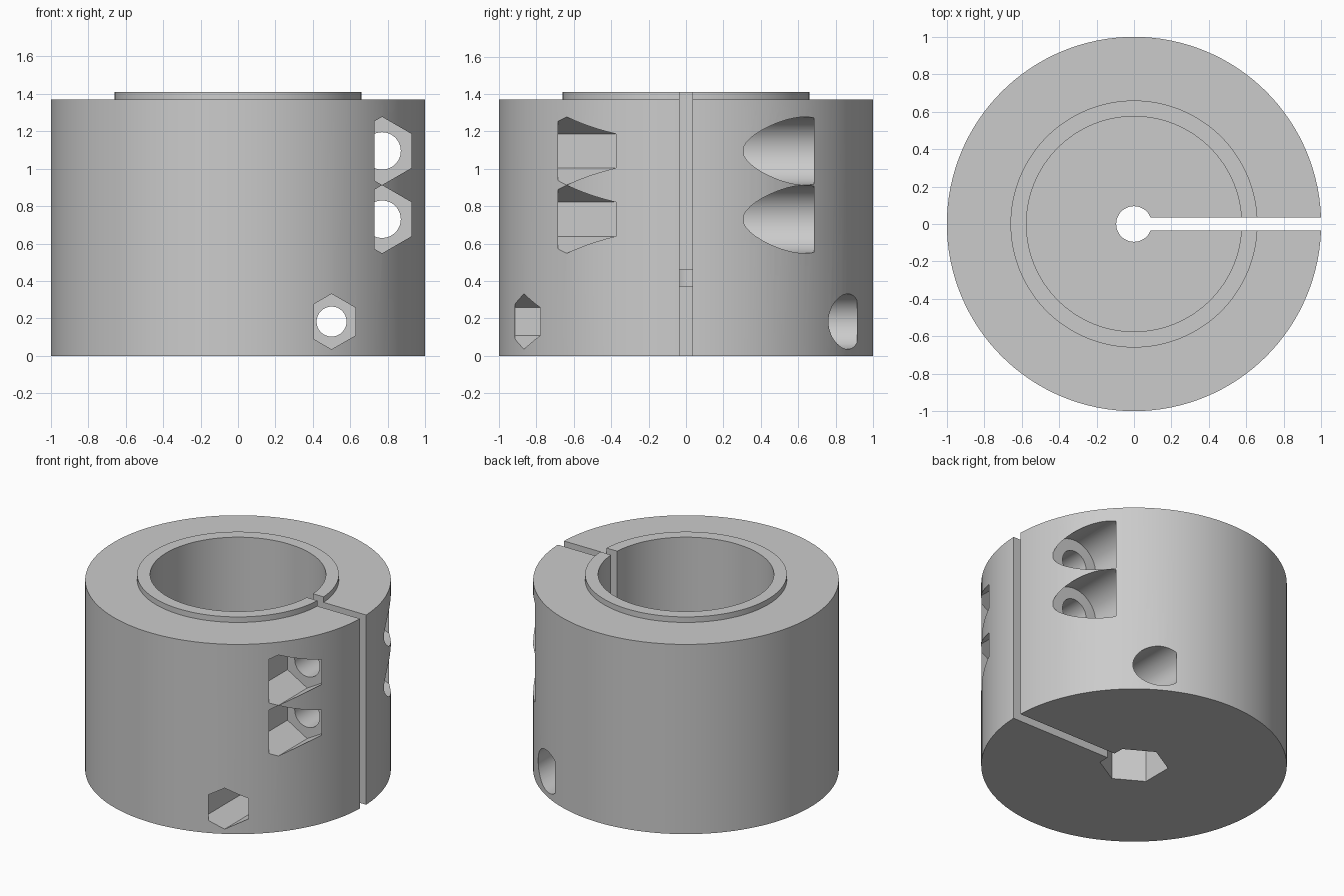
import bpy, bmesh, math
from mathutils import Matrix, Vector

cube = bpy.data.objects.get("Cube")
if cube:
    bpy.data.objects.remove(cube, do_unlink=True)

SEGMENTS = 128
BODY_TOP, LIP_TOP = 1.37, 1.41
BORE_FLOOR, NUT_DEPTH = 0.46, 0.37
SLOT_WIDTH = 0.07
POCKET_FLOOR = 0.31

metal = bpy.data.materials.new("plain grey")
metal.use_nodes = True
grey = (0.6, 0.6, 0.6, 1)
metal.diffuse_color = grey
metal.node_tree.nodes["Principled BSDF"].inputs["Base Color"].default_value = grey


def add_object(name, bm):
    bmesh.ops.recalc_face_normals(bm, faces=bm.faces)
    mesh = bpy.data.meshes.new(name)
    bm.to_mesh(mesh)
    bm.free()
    mesh.materials.append(metal)
    obj = bpy.data.objects.new(name, mesh)
    bpy.context.collection.objects.link(obj)
    return obj


def lathe(name, profile):
    """Closed (radius, height) profile spun around z."""
    bm = bmesh.new()
    rings = []
    for i in range(SEGMENTS):
        a = math.tau * i / SEGMENTS
        rings.append([bm.verts.new((r * math.cos(a), r * math.sin(a), z))
                      for r, z in profile])
    n = len(profile)
    for i, ring in enumerate(rings):
        after = rings[(i + 1) % SEGMENTS]
        for j in range(n):
            k = (j + 1) % n
            bm.faces.new((ring[j], after[j], after[k], ring[k]))
    return add_object(name, bm)


def prism(name, start, end, radius, sides):
    """Prism along y or z; hexagons get a corner pointing up (or along y)."""
    start, end = Vector(start), Vector(end)
    axis = end - start
    if abs(axis.z) > abs(axis.y):
        turn = Matrix.Rotation(math.pi / 2, 4, 'Z')
    else:
        turn = Matrix.Rotation(math.pi / 2, 4, 'X') @ Matrix.Rotation(math.pi / 2, 4, 'Z')
    bm = bmesh.new()
    bmesh.ops.create_cone(bm, cap_ends=True, segments=sides, radius1=radius,
                          radius2=radius, depth=axis.length)
    # Put the first corner on the local x axis before turning
    corner = bm.verts[:][0].co
    align = Matrix.Rotation(-math.atan2(corner.y, corner.x), 4, 'Z')
    bmesh.ops.transform(bm, matrix=Matrix.Translation((start + end) / 2) @ turn @ align,
                        verts=bm.verts)
    return add_object(name, bm)


def cut(target, cutter):
    cutter.hide_render = True
    mod = target.modifiers.new(cutter.name, 'BOOLEAN')
    mod.operation = 'DIFFERENCE'
    mod.solver = 'EXACT'
    mod.object = cutter
    bpy.context.view_layer.objects.active = target
    bpy.ops.object.modifier_apply(modifier=mod.name)
    bpy.data.objects.remove(cutter, do_unlink=True)


# Round body with raised lip, blind bore and small centre hole
collar = lathe("clamp_collar", [
    (0.095, 0), (1, 0), (1, BODY_TOP), (0.66, BODY_TOP), (0.66, LIP_TOP),
    (0.575, LIP_TOP), (0.575, BORE_FLOOR), (0.095, BORE_FLOOR)])

# Hexagonal pocket under the floor
cut(collar, prism("bottom_hex_pocket", (0, 0, -0.1), (0, 0, NUT_DEPTH), 0.226, 6))

# Clamp screws: hex nut pocket in front, round counterbore behind, hole between
for label, x, z, hole, pocket, reach in (
        ("upper", 0.77, 1.095, 0.1, 0.182, 0.685),
        ("middle", 0.77, 0.73, 0.1, 0.182, 0.685),
        ("lower", 0.5, 0.183, 0.08, 0.148, 0.914)):
    cut(collar, prism(label + "_nut_pocket", (x, -reach, z), (x, -POCKET_FLOOR, z), pocket, 6))
    cut(collar, prism(label + "_counterbore", (x, POCKET_FLOOR, z), (x, reach, z), pocket, 48))
    inner = POCKET_FLOOR + 0.02
    cut(collar, prism(label + "_screw_hole", (x, -inner, z), (x, inner, z), hole, 48))

# Clamping slot from the centre hole out through the right-hand wall
bm = bmesh.new()
bmesh.ops.create_cube(bm, size=1, matrix=Matrix.Translation((0.6, 0, 0.7))
                      @ Matrix.Diagonal((1.2, SLOT_WIDTH, 2, 1)))
cut(collar, add_object("slot", bm))

# Smooth round walls, crisp edges
bpy.ops.object.select_all(action='DESELECT')
collar.select_set(True)
bpy.context.view_layer.objects.active = collar
bpy.ops.object.shade_smooth_by_angle(angle=math.radians(30))
